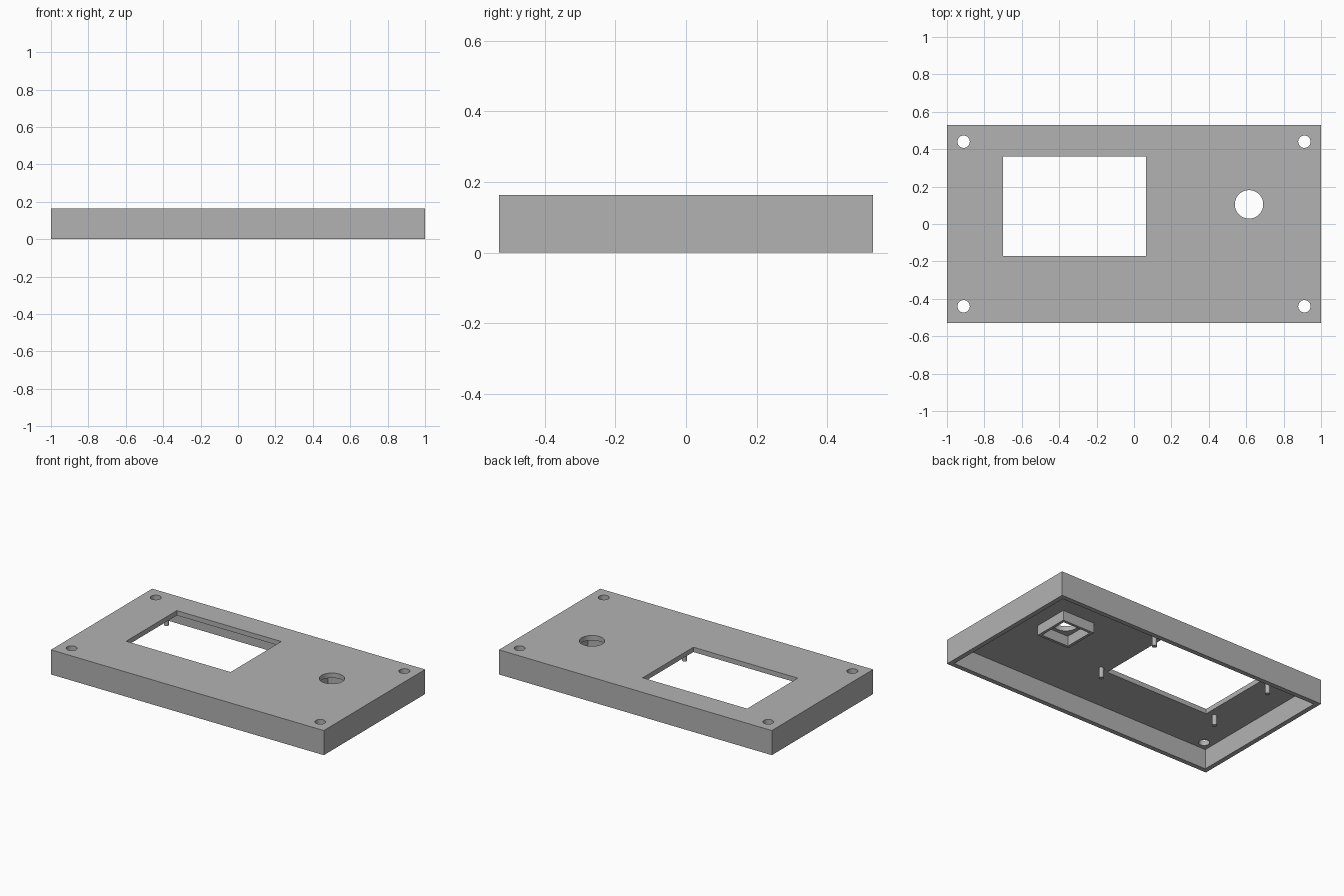
import bpy

cube = bpy.data.objects.get("Cube")
if cube:
    bpy.data.objects.remove(cube, do_unlink=True)

# Main sizes
HALF_X, HALF_Y, HEIGHT = 1.0, 0.53, 0.163
WALL = 0.031
CEILING = HEIGHT - 0.032
BOSS_BOTTOM = 0.065
KNOB = (0.615, 0.105)

grey = bpy.data.materials.new("plain grey")
grey.use_nodes = True
grey.diffuse_color = (0.448, 0.448, 0.448, 1)
grey.node_tree.nodes["Principled BSDF"].inputs["Base Color"].default_value = grey.diffuse_color


def box(name, x, y, z):
    """Box from (min, max) ranges on each axis."""
    centre = [(a + b) / 2 for a, b in (x, y, z)]
    bpy.ops.mesh.primitive_cube_add(size=1, location=centre)
    obj = bpy.context.object
    obj.name = name
    obj.scale = [b - a for a, b in (x, y, z)]
    bpy.ops.object.transform_apply(location=True, scale=True)
    obj.data.materials.append(grey)
    return obj


def cylinder(name, x, y, radius, z, sides=48):
    bpy.ops.mesh.primitive_cylinder_add(
        vertices=sides, radius=radius, depth=z[1] - z[0],
        location=(x, y, (z[0] + z[1]) / 2))
    obj = bpy.context.object
    obj.name = name
    obj.data.materials.append(grey)
    return obj


def cut(target, cutter):
    """Subtract the cutter and discard it."""
    cutter.hide_render = True
    mod = target.modifiers.new("cut", 'BOOLEAN')
    mod.operation = 'DIFFERENCE'
    mod.solver = 'EXACT'
    mod.object = cutter
    bpy.context.view_layer.objects.active = target
    bpy.ops.object.modifier_apply(modifier=mod.name)
    bpy.data.objects.remove(cutter, do_unlink=True)


def smooth(obj):
    bpy.ops.object.select_all(action='DESELECT')
    obj.select_set(True)
    bpy.context.view_layer.objects.active = obj
    bpy.ops.object.shade_smooth_by_angle()


# Hollow lid, open underneath
lid = box("lid_shell", (-HALF_X, HALF_X), (-HALF_Y, HALF_Y), (0, HEIGHT))
inner_x, inner_y = HALF_X - WALL, HALF_Y - WALL
cut(lid, box("cavity_cutter", (-inner_x, inner_x), (-inner_y, inner_y), (-0.1, CEILING)))

# Display window, knob hole and corner screw holes
through = (0.1, 0.3)
cut(lid, box("window_cutter", (-0.70, 0.065), (-0.17, 0.36), through))
cut(lid, cylinder("knob_cutter", *KNOB, 0.076, through, 64))
for sx in (-1, 1):
    for sy in (-1, 1):
        cut(lid, cylinder("screw_cutter", sx * 0.911, sy * 0.44, 0.033, through))
smooth(lid)


# Square collar under the knob hole
def square(name, half, z):
    return box(name, (KNOB[0] - half, KNOB[0] + half), (KNOB[1] - half, KNOB[1] + half), z)


collar = square("knob_collar", 0.118, (BOSS_BOTTOM, CEILING))
cut(collar, square("collar_cutter", 0.1, (0, 0.3)))

# Display mounting pins hanging beside the window
for side, x in (("right", -0.755), ("left", 0.12)):
    for end, y in (("front", -0.158), ("back", 0.33)):
        pin = cylinder(f"display_pin_{end}_{side}", x, y, 0.015, (BOSS_BOTTOM, CEILING), 24)
        smooth(pin)
